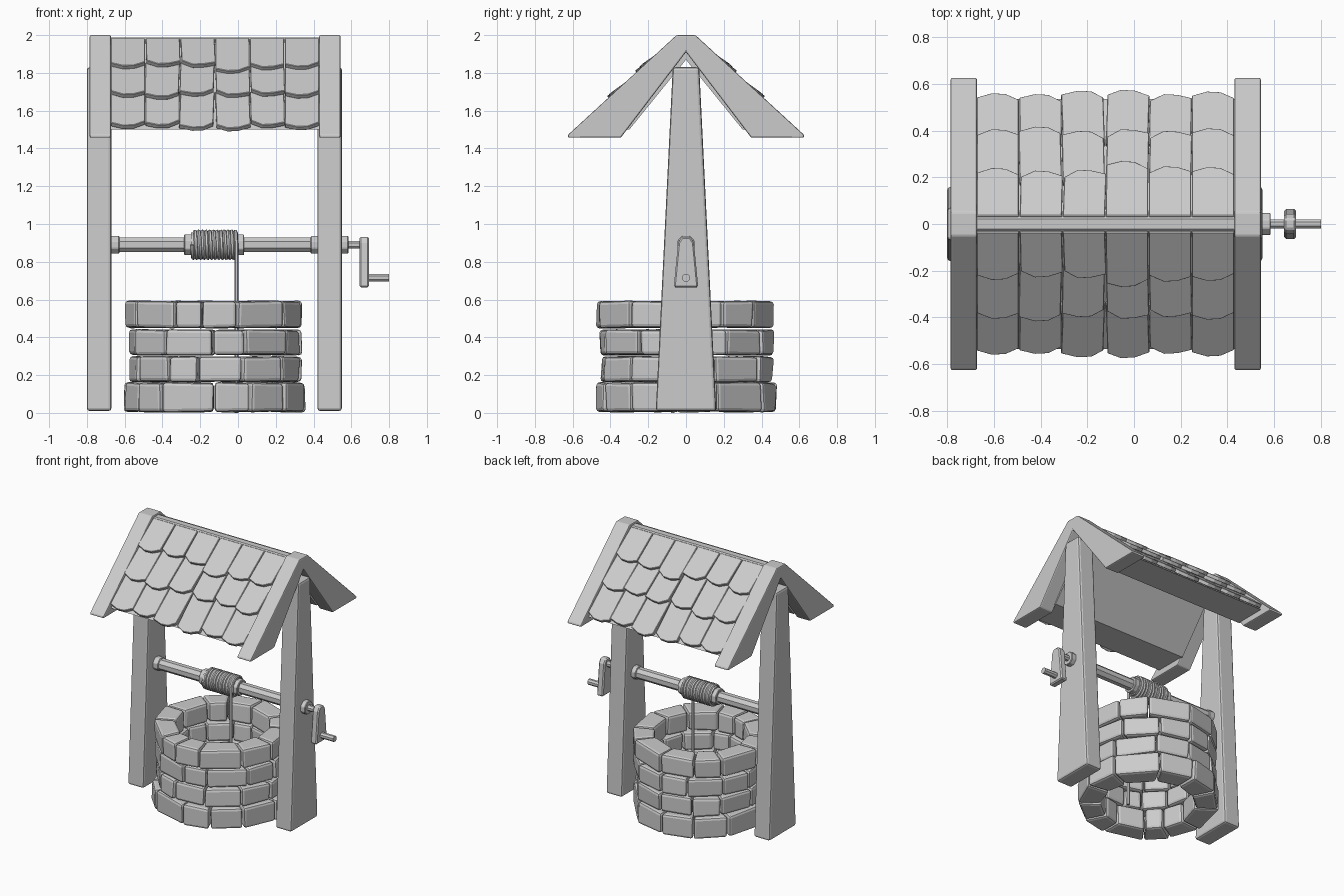
import bpy, bmesh, math, random

if "Cube" in bpy.data.objects:
    bpy.data.objects.remove(bpy.data.objects["Cube"])
random.seed(4)
CX = -0.125          # centre of the well and roof along x
AXLE_Z = 0.89


def finish(name, bm, bevel=0.0, segments=2):
    bmesh.ops.recalc_face_normals(bm, faces=bm.faces)
    me = bpy.data.meshes.new(name)
    bm.to_mesh(me)
    bm.free()
    ob = bpy.data.objects.new(name, me)
    bpy.context.collection.objects.link(ob)
    if bevel:
        m = ob.modifiers.new("bevel", 'BEVEL')
        m.width, m.segments, m.limit_method = bevel, segments, 'ANGLE'
        m.angle_limit = math.radians(35)
    return ob


def loft(bm, a, b):
    """Closed solid between two matching outlines."""
    va, vb = [bm.verts.new(p) for p in a], [bm.verts.new(p) for p in b]
    n = len(a)
    bm.faces.new(va)
    bm.faces.new(vb[::-1])
    for i in range(n):
        j = (i + 1) % n
        bm.faces.new((va[j], va[i], vb[i], vb[j]))


def prism(name, profile, x0, x1, bevel=0.0, segments=2):
    """Extrude a y-z profile along x."""
    bm = bmesh.new()
    loft(bm, [(x0, y, z) for y, z in profile], [(x1, y, z) for y, z in profile])
    return finish(name, bm, bevel, segments)


def rod(name, x0, x1, z, r, sides=8, bevel=0.0):
    ang = [2 * math.pi * (i + 0.5) / sides for i in range(sides)]
    prof = [(r * math.cos(a), z + r * math.sin(a)) for a in ang]
    return prism(name, prof, x0, x1, bevel, 1)


def both(half):
    """Mirror a half profile over y = 0."""
    return half + [(-y, z) for y, z in reversed(half) if abs(y) > 1e-6]


# Posts and gable rafters at each end
post = both([(0.16, 0.01), (0.07, 1.83)])
rafter = [(0, 1.91), (0.345, 1.457), (0.625, 1.457), (0.625, 1.472), (0.05, 2.0)]
rafter = rafter + [(-y, z) for y, z in reversed(rafter[1:])]
for side, px, rx in (("left", -0.80, -0.785), ("right", 0.42, 0.43)):
    prism(side + "_post", post, px, px + 0.13, 0.015)
    prism(side + "_rafters", rafter, rx, rx + 0.113, 0.012)

# Roof boarding and ridge bar
board = [(0, 1.87), (0.30, 1.50), (0.535, 1.50), (0.03, 1.965)]
prism("roof_boards", board + [(-y, z) for y, z in reversed(board[1:])], -0.68, 0.44)
prism("ridge_bar", both([(0.035, 1.94), (0.035, 1.975), (0.022, 1.987)]), -0.68, 0.44)

# Shingles: three overlapping rows with scalloped lower edges on both slopes
rows = [  # upper end, lower ends per column, height of lower edge
    (0.42, [0.70, 0.695, 0.715, 0.72, 0.695, 0.71], -0.008),
    (0.19, [0.475, 0.49, 0.465, 0.475, 0.465, 0.48], 0.010),
    (0.00, [0.25, 0.235, 0.24, 0.29, 0.26, 0.255], 0.010),
]
bm = bmesh.new()
W = 1.105 / 6
for s0, lows, lift in rows:
    for c, s1 in enumerate(lows):
        xa, xb = -0.675 + c * W + 0.002, -0.675 + (c + 1) * W - 0.002
        skew = random.uniform(-0.012, 0.012)
        if 0 < c < 5:
            skew_a = random.uniform(-0.008, 0.008)
        else:
            skew_a = 0
        w = xb - xa
        outline = [(xa, s0), (xb, s0), (xb + skew_a, s1 - 0.03 + skew),
                   (xa + 0.68 * w, s1 - 0.004), (xa + 0.36 * w, s1),
                   (xa + skew_a, s1 - 0.03 - skew)]
        for sgn in (-1, 1):
            layers = []
            for drop in (0.0, -0.028):
                pts = []
                for x, s in outline:
                    t = (s - s0) / (s1 - s0)
                    n = -0.022 + (lift + 0.022) * t + drop
                    pts.append((x, sgn * (0.05 + 0.738 * s + 0.674 * n),
                                2.0 - 0.674 * s + 0.738 * n))
                layers.append(pts)
            loft(bm, *layers)
finish("roof_shingles", bm, 0.003, 1)

# Stone ring courses: front joints (degrees from -y), then irregular filling
courses = [
    (0.005, 0.160, 0.480, [-58, -36, 0, 24, 52]),
    (0.163, 0.298, 0.463, [-63, -32, -11, 19, 51]),
    (0.306, 0.440, 0.463, [-66, -35, -1, 21, 57]),
    (0.450, 0.592, 0.473, [-63, -27, -8, 15, 51]),
]
bm = bmesh.new()
for z0, z1, r_out, joints in courses:
    gap = joints[0] + 360 - joints[-1]
    fill = [joints[-1] + gap * (i + random.uniform(-0.15, 0.15)) / 8 for i in range(1, 8)]
    joints = joints + fill + [joints[0] + 360]
    for a, b in zip(joints, joints[1:]):
        r = r_out + random.uniform(-0.008, 0.008)
        layers = []
        for z in (z0, z1):
            pts = []
            for ang, rad in ((a + 0.4, r), (b - 0.4, r), (b - 0.6, 0.32), (a + 0.6, 0.32)):
                t = math.radians(ang + random.uniform(-0.4, 0.4))
                rad += random.uniform(-0.008, 0.006)
                pts.append((CX + rad * math.sin(t), -rad * math.cos(t),
                            z + random.uniform(-0.004, 0.004)))
            layers.append(pts)
        loft(bm, *layers)
finish("well_stones", bm, 0.018, 2)

# Windlass: axle, collars and drum
rod("axle", -0.68, 0.43, AXLE_Z, 0.042)
for name, x0, x1, r in (("left_collar", -0.675, -0.628, 0.05),
                        ("right_collar", 0.385, 0.425, 0.05),
                        ("drum_left_collar", -0.285, -0.245, 0.06),
                        ("drum_right_collar", -0.005, 0.032, 0.06),
                        ("outer_collar", 0.545, 0.585, 0.05)):
    rod(name, x0, x1, AXLE_Z, r, 8, 0.004)
rod("drum", -0.25, 0.0, AXLE_Z, 0.066, 12)

# Crank: spindle, tapered arm, grip
rod("crank_spindle", 0.58, 0.66, AXLE_Z, 0.022)
prism("crank_arm", both([(0.065, 0.665), (0.042, 0.90), (0.022, 0.932)]), 0.643, 0.693, 0.008, 1)
rod("crank_grip", 0.685, 0.80, 0.715, 0.022)

# Rope: wound on the drum, then hanging into the well at the front
turns, step, R = 12, 16, 0.07
pts = []
for i in range(turns * step + 1):
    t = 2 * math.pi * (turns - i / step)
    pts.append((-0.242 + 0.233 * i / (turns * step), -R * math.cos(t), AXLE_Z + R * math.sin(t)))
pts.append((-0.009, -R, 0.0))
cu = bpy.data.curves.new("rope", 'CURVE')
cu.dimensions = '3D'
cu.bevel_depth, cu.bevel_resolution, cu.use_fill_caps = 0.0108, 1, True
sp = cu.splines.new('POLY')
sp.points.add(len(pts) - 1)
for p, co in zip(sp.points, pts):
    p.co = (*co, 1)
rope = bpy.data.objects.new("rope", cu)
bpy.context.collection.objects.link(rope)
bpy.context.view_layer.objects.active = rope
rope.select_set(True)
bpy.ops.object.convert(target='MESH')
bpy.ops.object.shade_smooth_by_angle()
